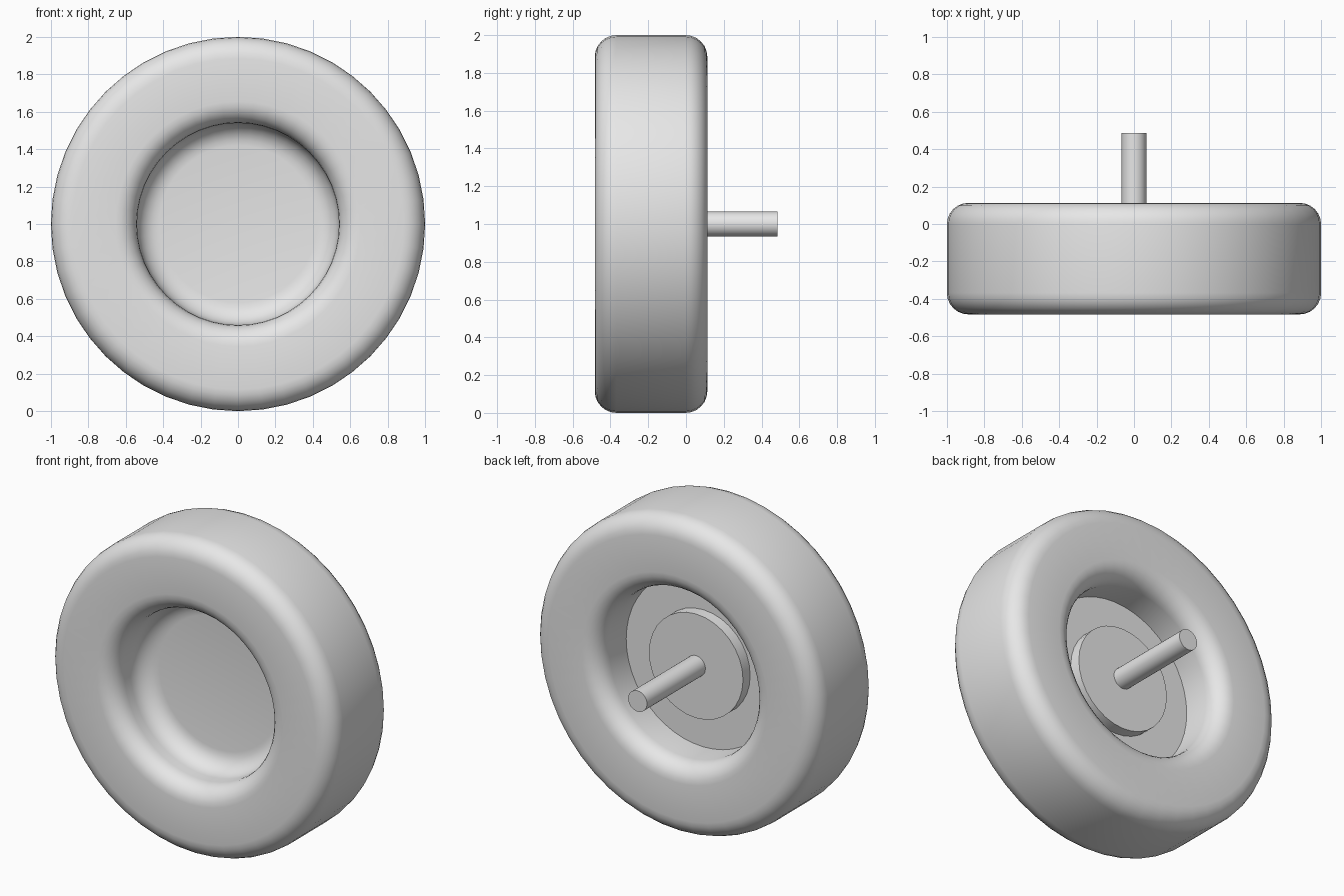
import bpy, bmesh, math

if "Cube" in bpy.data.objects:
    bpy.data.objects.remove(bpy.data.objects["Cube"])

grey = bpy.data.materials.new("light grey")
grey.diffuse_color = (0.8, 0.8, 0.8, 1)
grey.use_nodes = True
grey.node_tree.nodes["Principled BSDF"].inputs["Base Color"].default_value = grey.diffuse_color


def lathe(name, profile, segments):
    """Spin (radius, y) points about the horizontal wheel axle at z = 1."""
    bm = bmesh.new()
    rings = []
    for r, y in profile:
        if r < 1e-6:
            rings.append([bm.verts.new((0, y, 1))] * segments)
        else:
            rings.append([bm.verts.new((r * math.cos(2 * math.pi * i / segments), y,
                                        1 + r * math.sin(2 * math.pi * i / segments)))
                          for i in range(segments)])
    for a, b in zip(rings, rings[1:]):
        for i in range(segments):
            j = (i + 1) % segments
            bm.faces.new(list(dict.fromkeys((a[i], a[j], b[j], b[i]))))
    bmesh.ops.recalc_face_normals(bm, faces=bm.faces)
    mesh = bpy.data.meshes.new(name)
    bm.to_mesh(mesh)
    bm.free()
    mesh.materials.append(grey)
    ob = bpy.data.objects.new(name, mesh)
    bpy.context.collection.objects.link(ob)
    bpy.context.view_layer.objects.active = ob
    ob.select_set(True)
    bpy.ops.object.shade_smooth_by_angle(angle=math.radians(40))
    ob.select_set(False)
    return ob


def arc(cr, cy, rad, start, end, steps=6):
    """Quarter-round points in the (radius, y) plane, angles in degrees."""
    out = []
    for k in range(steps + 1):
        t = math.radians(start + (end - start) * k / steps)
        out.append((cr + rad * math.cos(t), cy + rad * math.sin(t)))
    return out


FRONT, BACK, HOLE, ROUND = -0.483, 0.113, 0.54, 0.115
FLOOR, PLATE_BACK = -0.19, -0.172

# Tyre with rounded shoulders, blending at the front into the dished wheel plate
wheel = [(0, FLOOR)]
wheel += arc(HOLE - 0.12, FLOOR - 0.12, 0.12, 90, 0)
wheel += arc(HOLE + ROUND, FRONT + ROUND, ROUND, 180, 270)
wheel += arc(1 - ROUND, FRONT + ROUND, ROUND, 270, 360)
wheel += arc(1 - ROUND, BACK - ROUND, ROUND, 0, 90)
wheel += arc(HOLE + ROUND, BACK - ROUND, ROUND, 90, 180)
wheel += [(HOLE, PLATE_BACK), (0, PLATE_BACK)]
lathe("tyre_and_wheel_plate", wheel, 48)

# Hub disc on the back of the plate
lathe("hub_disc", [(0, -0.18), (0.33, -0.18), (0.33, -0.1), (0, -0.1)], 32)

# Axle pointing backwards
lathe("axle", [(0, -0.15), (0.066, -0.15), (0.066, 0.485), (0, 0.485)], 32)
